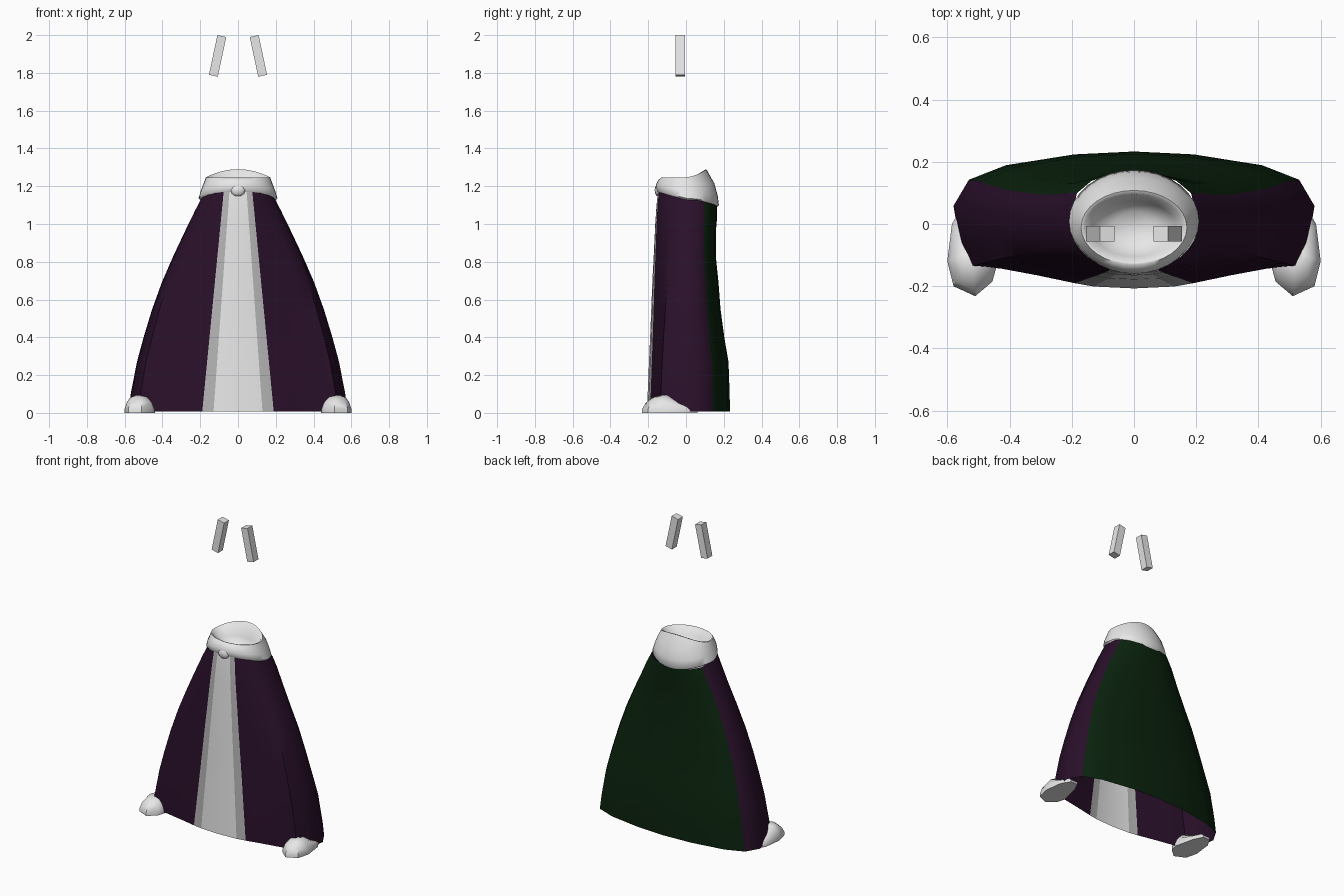
import bpy, bmesh, math
from mathutils import Matrix

if "Cube" in bpy.data.objects:
    bpy.data.objects.remove(bpy.data.objects["Cube"])


def material(name, rgb):
    m = bpy.data.materials.new(name)
    m.diffuse_color = (*rgb, 1)
    m.use_nodes = True
    m.node_tree.nodes["Principled BSDF"].inputs["Base Color"].default_value = m.diffuse_color
    return m


LIGHT = material("light grey", (0.8, 0.8, 0.8))
TRIM = material("mid grey", (0.45, 0.45, 0.45))
PURPLE = material("dark purple", (0.022, 0.005, 0.023))
GREEN = material("dark green", (0.003, 0.016, 0.004))


def finish(name, bm, mats, angle=35):
    bmesh.ops.recalc_face_normals(bm, faces=bm.faces)
    me = bpy.data.meshes.new(name)
    bm.to_mesh(me)
    bm.free()
    for m in mats:
        me.materials.append(m)
    ob = bpy.data.objects.new(name, me)
    bpy.context.collection.objects.link(ob)
    if angle:
        bpy.ops.object.select_all(action='DESELECT')
        ob.select_set(True)
        bpy.context.view_layer.objects.active = ob
        bpy.ops.object.shade_smooth_by_angle(angle=math.radians(angle))
    return ob


def loft(rings, colour=lambda i: 0, cap_first=False, cap_last=False):
    """Skin a stack of closed rings of equal length."""
    bm = bmesh.new()
    vs = [[bm.verts.new(p) for p in r] for r in rings]
    n = len(vs[0])
    for a, b in zip(vs, vs[1:]):
        for i in range(n):
            j = (i + 1) % n
            bm.faces.new((a[i], a[j], b[j], b[i])).material_index = colour(i)
    if cap_first:
        bm.faces.new(vs[0])
    if cap_last:
        bm.faces.new(vs[-1])
    return bm


def mirrored(half):
    """Full ring from the x >= 0 half, running front to back."""
    return half + [(-x, y, z) for x, y, z in half[-2:0:-1]]


# Half outlines (x and y relative to the ring extents), front centre to back centre
HEM = [(0, -1), (.224, -.97), (.33, -.92), (.53, -.80), (.74, -.69), (.91, -.66),
       (.965, -.3), (1, .25), (.915, .61), (.71, .81), (.33, .96), (0, 1)]
NECK = [(0, -1), (.225, -1), (.375, -.97), (.60, -.82), (.78, -.62), (.92, -.35),
        (.98, 0), (1, .3), (.94, .6), (.7, .84), (.35, .98), (0, 1)]

# Robe: height, half width, front depth, back depth
LEVELS = [(.008, .58, .207, .233), (.1, .568, .203, .231), (.27, .535, .196, .225),
          (.4, .50, .19, .203), (.55, .455, .184, .183), (.7, .402, .178, .172),
          (.85, .34, .17, .158), (1.0, .275, .163, .158), (1.1, .232, .156, .165),
          (1.18, .195, .147, .165)]


def robe_ring(z, w, front, back):
    t = z / 1.18
    half = []
    for i, ((hx, hy), (nx, ny)) in enumerate(zip(HEM, NECK)):
        s = t * t
        x = w * (hx + (nx - hx) * s)
        if i in (1, 2):                      # straight stripe edges
            x = ((.13, .19)[i - 1]) * (1 - t) + ((.045, .075)[i - 1]) * t
        y = hy + (ny - hy) * s
        y *= front if y < 0 else back
        half.append((x, y, z - .08 * t ** 4 * (y + front) / (front + back)))
    return mirrored(half)


def robe_colour(i):
    k = i if i < 11 else 21 - i              # same index on both halves
    return 0 if k == 0 else 1 if k == 1 else 2 if k < 8 else 3


finish("robe", loft([robe_ring(*l) for l in LEVELS], robe_colour),
       [LIGHT, TRIM, PURPLE, GREEN], 50)


# Collar: outside wall, uneven rim, then the inside funnel
def collar_ring(w, front, back, zf, zm, zb, n=32):
    ring = []
    for i in range(n):
        a = 2 * math.pi * i / n
        c = -math.cos(a)                     # -1 front, +1 back
        y = (front + back) / 2 + c * (back - front) / 2
        z = zm + (zf - zm) * -c if c < 0 else zm + (zb - zm) * c * c
        ring.append((w * math.sin(a), y, z))
    return ring


finish("collar", loft([
    collar_ring(.198, -.143, .166, 1.16, 1.125, 1.09),
    collar_ring(.209, -.156, .174, 1.175, 1.135, 1.10),
    collar_ring(.197, -.16, .168, 1.205, 1.175, 1.15),
    collar_ring(.182, -.148, .150, 1.232, 1.215, 1.215),
    collar_ring(.170, -.130, .108, 1.247, 1.247, 1.29),
    collar_ring(.160, -.122, .096, 1.245, 1.245, 1.285),
    collar_ring(.135, -.105, .075, 1.19, 1.19, 1.20),
    collar_ring(.07, -.06, .04, 1.14, 1.14, 1.14),
], cap_last=True), [LIGHT], 60)

# Clasp at the throat
bm = bmesh.new()
bmesh.ops.create_uvsphere(bm, u_segments=10, v_segments=6, radius=1,
                          matrix=Matrix.Translation((0, -.148, 1.178)) @
                          Matrix.Diagonal((.04, .018, .032, 1)))
finish("clasp", bm, [LIGHT], 60)

# Feet: sole outline shrinking up to a rounded instep
SOLE = [(.585, 0), (.60, -.12), (.58, -.20), (.51, -.232), (.455, -.185),
        (.44, -.13), (.47, 0), (.50, .06), (.55, .06)]
STEPS = [(1, 0), (1, .022), (.86, .055), (.6, .082), (.25, .094)]
for side, label in ((1, "right"), (-1, "left")):
    rings = [[(side * (.525 + (x - .525) * s), -.09 + (y + .09) * s,
               z * (1 if y < -.05 else .6)) for x, y in SOLE] for s, z in STEPS]
    finish(label + "_foot", loft(rings, cap_first=True, cap_last=True), [LIGHT], 45)

    # Floating slanted bars
    bm = bmesh.new()
    bmesh.ops.create_cube(bm, size=1, matrix=Matrix.Translation((side * .108, -.031, 1.89)) @
                          Matrix.Rotation(-side * .21, 4, 'Y') @
                          Matrix.Diagonal((.048, .05, .215, 1)))
    finish(label + "_bar", bm, [LIGHT], 0)
